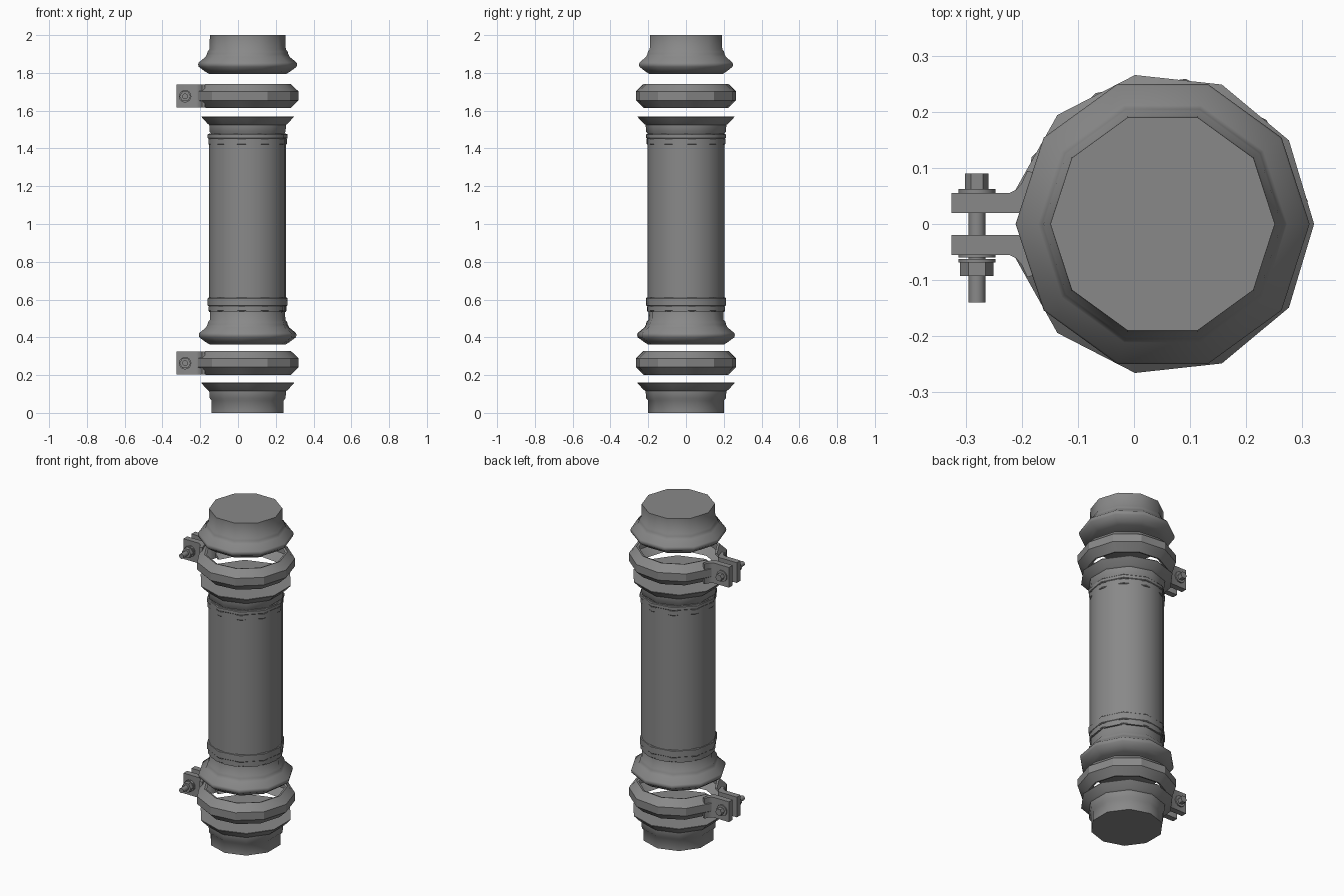
import bpy, bmesh
from math import sin, cos, pi, radians

cube = bpy.data.objects.get("Cube")
if cube:
    bpy.data.objects.remove(cube, do_unlink=True)

CX = 0.051  # pipe axis

grey = bpy.data.materials.new("grey metal")
grey.use_nodes = True
grey.diffuse_color = (0.25, 0.25, 0.25, 1)
grey.node_tree.nodes["Principled BSDF"].inputs["Base Color"].default_value = (0.25, 0.25, 0.25, 1)


def finish(bm, name, smooth=40):
    """Turn a bmesh into a shaded object."""
    bmesh.ops.recalc_face_normals(bm, faces=bm.faces)
    mesh = bpy.data.meshes.new(name)
    bm.to_mesh(mesh)
    bm.free()
    mesh.materials.append(grey)
    ob = bpy.data.objects.new(name, mesh)
    bpy.context.collection.objects.link(ob)
    bpy.ops.object.select_all(action='DESELECT')
    bpy.context.view_layer.objects.active = ob
    ob.select_set(True)
    bpy.ops.object.shade_smooth_by_angle(angle=radians(smooth))
    return ob


def bridge(bm, a, b):
    n = len(a)
    for i in range(n):
        j = (i + 1) % n
        bm.faces.new((a[i], a[j], b[j], b[i]))


def turned(name, profile, base=0, sides=10, turn=0):
    """Capped solid of revolution about the pipe axis."""
    bm = bmesh.new()
    rings = []
    for r, z in profile:
        angles = [2 * pi * i / sides + radians(turn) for i in range(sides)]
        rings.append([bm.verts.new((CX + r * cos(a), r * sin(a), base + z)) for a in angles])
    for a, b in zip(rings, rings[1:]):
        bridge(bm, a, b)
    bm.faces.new(rings[0])
    bm.faces.new(rings[-1])
    return finish(bm, name)


def rod(name, r, y0, y1, z, sides):
    """Bolt part lying along y."""
    bm = bmesh.new()
    ends = []
    for y in (y0, y1):
        ends.append([bm.verts.new((-0.28 + r * cos(2 * pi * i / sides), y,
                                   z + r * sin(2 * pi * i / sides))) for i in range(sides)])
    bridge(bm, *ends)
    for e in ends:
        bm.faces.new(e)
    return finish(bm, name)


# Pipe sections
SOCKET = [(.205, 0), (.225, .012), (.259, .037), (.262, .05), (.259, .06), (.222, .09),
          (.215, .105), (.212, .118), (.202, .13), (.2, .205)]
SPIGOT = [(.2, 0), (.2, .065), (.211, .078), (.214, .115), (.224, .122), (.257, .157), (.257, .16)]
turned("upper_pipe_end", SOCKET, 1.795)
turned("tube_lower_socket", SOCKET, .363, turn=9)
turned("tube_upper_spigot", SPIGOT, 1.41, turn=18)
turned("lower_pipe_end", SPIGOT, 0, turn=18)
turned("main_tube", [(.204, .535), (.204, 1.48)], sides=20)

# Collars at both ends of the tube
for name, z, h, r in (("lower_collar", .565, .045, .214), ("lower_collar_step", .537, .03, .209),
                      ("upper_collar", 1.452, .025, .215), ("upper_collar_step", 1.42, .033, .211)):
    turned(name, [(r - .004, 0), (r, .004), (r, h - .004), (r - .004, h)], z, turn=9)


def clamp(label, z0):
    """Open V-section band with two ears and a bolt."""
    h, mid = .128, z0 + .063
    section = [(.229, h), (.27, .088), (.27, .042), (.227, 0),
               (.214, .004), (.256, .046), (.256, .084), (.216, h - .004)]
    bm = bmesh.new()
    loops = []
    for i in range(-5, 6):
        a = radians(33.5 * i)
        loops.append([bm.verts.new((CX + r * cos(a), r * sin(a), z0 + z)) for r, z in section])
    for a, b in zip(loops, loops[1:]):
        bridge(bm, a, b)
    bm.faces.new(loops[0])
    bm.faces.new(loops[-1])
    finish(bm, label + "_clamp_band", 30)

    # Ears, curving outward into the band
    outline = [(-.325, .02), (-.325, .055), (-.222, .055), (-.21, .061), (-.2, .073),
               (-.19, .095), (-.175, .09), (-.185, .055), (-.193, .03), (-.205, .02)]
    for side, s in (("back", 1), ("front", -1)):
        bm = bmesh.new()
        low = [bm.verts.new((x, s * y, z0 + .003)) for x, y in outline]
        high = [bm.verts.new((x, s * y, z0 + .125)) for x, y in outline]
        bridge(bm, low, high)
        bm.faces.new(low)
        bm.faces.new(high)
        finish(bm, f"{label}_{side}_ear")

    # Bolt, washers and nut
    rod(label + "_bolt_shaft", .015, -.14, .07, mid, 12)
    rod(label + "_bolt_flange", .033, .055, .062, mid, 16)
    rod(label + "_bolt_head", .021, .06, .09, mid, 6)
    rod(label + "_washer", .033, -.06, -.055, mid, 16)
    rod(label + "_nut_flange", .033, -.069, -.062, mid, 16)
    rod(label + "_nut", .03, -.093, -.068, mid, 6)


clamp("upper", 1.613)
clamp("lower", .2)
